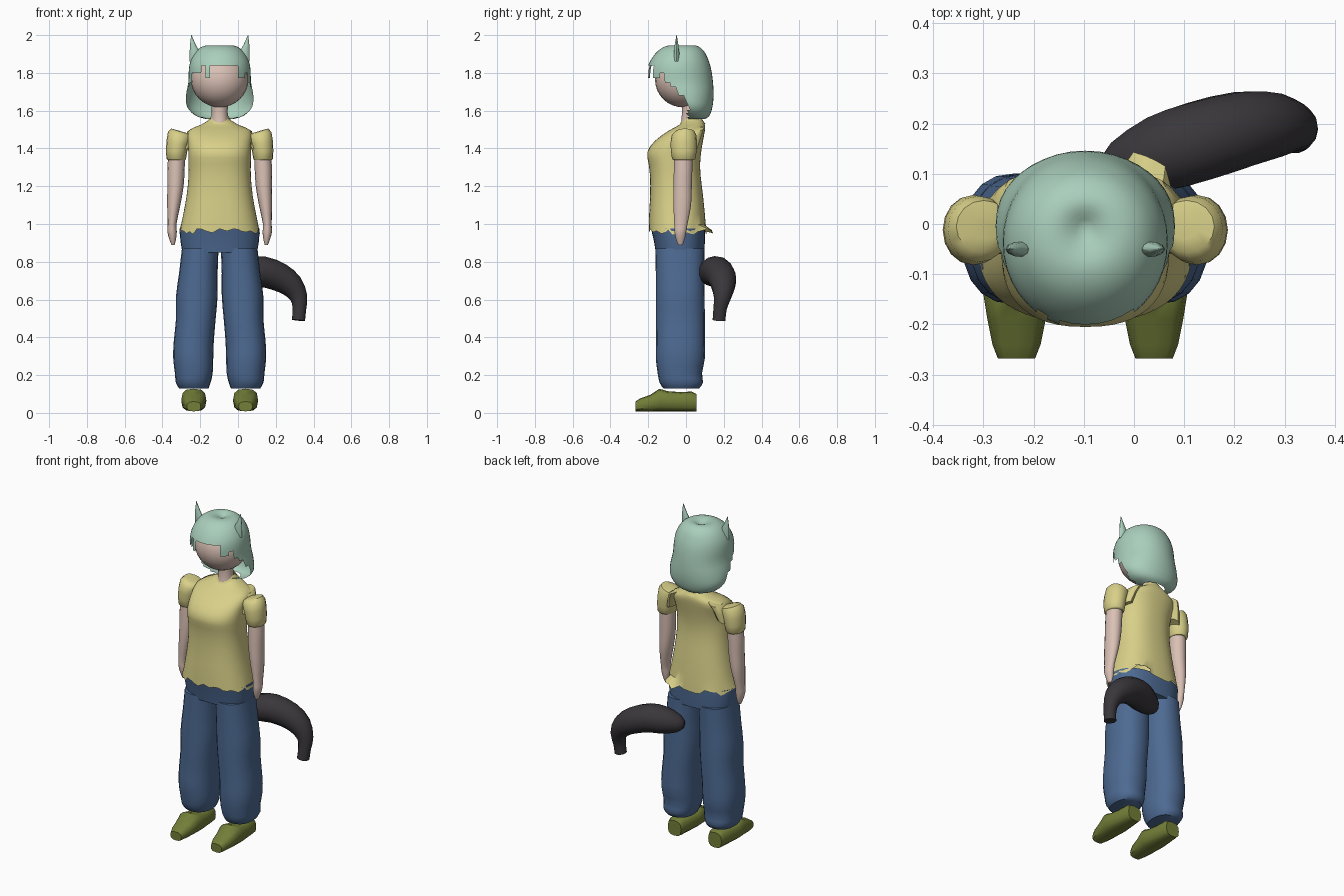
import bpy, bmesh, math, random
from mathutils import Vector

if "Cube" in bpy.data.objects:
    bpy.data.objects.remove(bpy.data.objects["Cube"])

random.seed(4)
CX = -0.097  # body centre line


def mat(name, rgb):
    m = bpy.data.materials.new(name)
    m.diffuse_color = (*rgb, 1)
    m.use_nodes = True
    m.node_tree.nodes["Principled BSDF"].inputs["Base Color"].default_value = m.diffuse_color
    return m


HAIR = mat("mint", (0.40, 0.62, 0.50))
SKIN = mat("skin", (0.70, 0.53, 0.46))
SHIRT = mat("yellow", (0.69, 0.63, 0.25))
DENIM = mat("denim", (0.075, 0.145, 0.29))
SHOE = mat("olive", (0.17, 0.21, 0.04))
DARK = mat("charcoal", (0.042, 0.038, 0.044))


def finish(name, bm, material, angle=50):
    bmesh.ops.recalc_face_normals(bm, faces=bm.faces)
    me = bpy.data.meshes.new(name)
    bm.to_mesh(me)
    bm.free()
    me.materials.append(material)
    ob = bpy.data.objects.new(name, me)
    bpy.context.collection.objects.link(ob)
    bpy.ops.object.select_all(action='DESELECT')
    ob.select_set(True)
    bpy.context.view_layer.objects.active = ob
    bpy.ops.object.shade_smooth_by_angle(angle=math.radians(angle))
    return ob


def loft(name, rings, material, caps=(True, True), keep=None, angle=50):
    """Skin a list of equal-length point rings; keep(centre) filters faces."""
    bm = bmesh.new()
    vs = [[bm.verts.new(p) for p in r] for r in rings]
    n = len(vs[0])
    for a, b in zip(vs, vs[1:]):
        for i in range(n):
            j = (i + 1) % n
            f = [a[i], a[j], b[j], b[i]]
            if keep is None or keep(sum((v.co for v in f), Vector()) / 4):
                bm.faces.new(f)
    if caps[0]:
        bm.faces.new(vs[0])
    if caps[1]:
        bm.faces.new(vs[-1])
    return finish(name, bm, material, angle)


def oval(cx, cy, z, rx, ry, n=16, p=2.0, tilt=0):
    """Horizontal superellipse ring, optionally sloped along x."""
    pts = []
    for i in range(n):
        t = 2 * math.pi * i / n
        c, s = math.cos(t), math.sin(t)
        x = rx * math.copysign(abs(c) ** (2 / p), c)
        y = ry * math.copysign(abs(s) ** (2 / p), s)
        pts.append(Vector((cx + x, cy + y, z + tilt * x)))
    return pts


def body(z, hx, yf, yb, n=24, p=2.4):
    return oval(CX, (yf + yb) / 2, z, hx, (yb - yf) / 2, n, p)


def refine(prof, steps):
    """Smoothly resample a profile table."""
    out = []
    for i in range(len(prof) - 1):
        a, b = prof[max(i - 1, 0)], prof[i]
        c, d = prof[i + 1], prof[min(i + 2, len(prof) - 1)]
        for k in range(steps):
            t = k / steps
            out.append([q + .5 * t * (r - p + t * (2 * p - 5 * q + 4 * r - s + t * (3 * (q - r) + s - p)))
                        for p, q, r, s in zip(a, b, c, d)])
    return out + [list(prof[-1])]


# Shirt body with a ragged hem and one loose corner at the back
shirt = [(.955, .213, -.197, .108), (1.05, .193, -.195, .10), (1.15, .175, -.19, .09),
         (1.25, .165, -.19, .078), (1.32, .165, -.198, .075), (1.38, .166, -.205, .08),
         (1.44, .168, -.165, .09), (1.495, .165, -.09, .10), (1.525, .10, -.035, .10),
         (1.555, .05, -.005, .085)]
rings = [body(*r, n=48) for r in refine(shirt, 2)]
for v in rings[0]:
    v.z += random.uniform(-.012, .022)
    if v.y > .06 and abs(v.x - .03) < .035:
        v.y += .045
loft("shirt", rings, SHIRT, (False, False))

# Pants: hips and two baggy legs
hips = [(.80, .195, -.155, .09), (.85, .198, -.16, .097), (.91, .208, -.17, .10), (.975, .212, -.185, .10)]
loft("pants_hips", [body(*r, n=32) for r in hips[1:]], DENIM)
leg = [(.13, .137, .078, -.12, .07), (.16, .14, .092, -.14, .09), (.21, .137, .10, -.15, .085),
       (.29, .14, .106, -.16, .10), (.38, .137, .106, -.158, .10), (.5, .126, .105, -.16, .10),
       (.62, .121, .11, -.16, .098), (.74, .113, .102, -.16, .096), (.87, .103, .097, -.162, .098)]
# Arm, sleeve: z, offset, y, rx, ry, (tilt)
arm = [(.888, .247, -.03, .008, .012), (.92, .249, -.03, .018, .024), (.96, .252, -.03, .025, .032),
       (1.0, .252, -.027, .023, .036), (1.1, .243, -.02, .035, .048), (1.2, .234, -.018, .043, .05),
       (1.3, .231, -.015, .046, .05), (1.42, .225, -.012, .042, .048)]
sleeve = [(1.338, .229, -.012, .046, .056, 0), (1.345, .230, -.012, .052, .062, 0),
          (1.385, .228, -.012, .056, .068, .05), (1.43, .222, -.012, .060, .07, .15),
          (1.468, .212, -.01, .062, .066, .3), (1.486, .202, -.005, .055, .052, .35),
          (1.488, .195, 0, .03, .03, .3)]
# Shoe cross-sections: y, half width, top
shoe = [(.055, .045, .10), (.03, .052, .113), (-.03, .058, .11), (-.10, .066, .115), (-.14, .066, .128),
        (-.19, .058, .095), (-.24, .048, .078), (-.268, .037, .06)]
for side, s in (("left", -1), ("right", 1)):
    loft(side + "_pant_leg", [oval(CX + s * o, (f + b) / 2, z, r, (b - f) / 2, 20, 2.3)
                              for z, o, r, f, b in refine(leg, 2)], DENIM)
    loft(side + "_arm", [oval(CX + s * o, y, z, rx, ry, 14)
                         for z, o, y, rx, ry in refine(arm, 2)], SKIN)
    loft(side + "_sleeve", [oval(CX + s * o, y, z, rx, ry, 16, 2, s * t)
                            for z, o, y, rx, ry, t in sleeve], SHIRT)
    # Shoulder piece linking the shirt to the puffed sleeve
    loft(side + "_shoulder", [oval(CX + s * o, y, z, rx, ry, 12, 2, -s * .4)
                              for z, o, y, rx, ry in ((1.40, .17, .0, .04, .06), (1.46, .155, .015, .035, .065),
                                                      (1.505, .135, .035, .035, .06))], SHIRT)
    rows = []
    for y, w, top in shoe:
        h = (top - .008) / 2
        rows.append([Vector((q.x, y, max(.008, q.y)))
                     for q in oval(CX + s * .137, .008 + h, 0, w, h, 12, 2.8)])
    loft(side + "_shoe", rows, SHOE, angle=40)

# Neck, head and collar
loft("neck", [oval(CX, .02, z, r, r, 14) for z, r in ((1.5, .055), (1.55, .045), (1.6, .042), (1.68, .05))], SKIN)
loft("collar", [oval(CX, .035, z, r, r * .9, 16) for z, r in ((1.53, .075), (1.56, .052), (1.572, .046))],
     SHIRT, (False, False))
bm = bmesh.new()
bmesh.ops.create_uvsphere(bm, u_segments=24, v_segments=16, radius=1)
for v in bm.verts:
    v.co = Vector((CX + v.co.x * .152, -.017 + v.co.y * .147, 1.765 + v.co.z * .147))
finish("head", bm, SKIN)


# Hair shell, cut in steps around the face
def hair_keep(c):
    x = c.x - CX
    if c.y > .01:
        return True
    if c.y < -.12:
        tooth = -.085 < x < -.045 or .1 < x < .13
        return c.z > (1.785 if tooth else 1.838 if abs(x) < .1 else 1.80)
    return c.z > 1.80 - (c.y + .15) * .9


hair = [(1.928, .008, -.02, 0), (1.945, .05, -.07, .035), (1.94, .09, -.11, .065), (1.915, .125, -.15, .095),
        (1.87, .152, -.185, .118), (1.82, .163, -.205, .133), (1.75, .166, -.205, .143), (1.68, .178, -.17, .146),
        (1.62, .172, -.11, .14), (1.575, .13, -.05, .125), (1.555, .07, .01, .10)]
ob = loft("hair", [body(*r, n=40, p=2.05) for r in refine(hair, 3)], HAIR, (True, False), hair_keep)
bm = bmesh.new()
bm.from_mesh(ob.data)
bmesh.ops.delete(bm, geom=[v for v in bm.verts if not v.link_faces], context='VERTS')
bm.to_mesh(ob.data)
bm.free()

# Pointed ears
for side, s in (("left", -1), ("right", 1)):
    loft(side + "_ear", [oval(CX + s * o, -.05, z, rx, ry, 10)
                         for z, o, rx, ry in ((1.86, .125, .034, .016), (1.91, .132, .027, .015),
                                              (1.95, .142, .015, .010), (2.0, .15, .001, .001))], HAIR)

# Tail swept along a drooping path
path = [(-.06, .105, .73, .02), (-.03, .115, .735, .05), (.05, .14, .745, .077), (.13, .165, .748, .081),
        (.22, .19, .718, .076), (.285, .197, .672, .064), (.322, .192, .61, .046), (.325, .18, .55, .036),
        (.32, .175, .49, .035)]
path = refine(path, 2)
rings = []
for i, (x, y, z, r) in enumerate(path):
    d = Vector(path[min(i + 1, len(path) - 1)][:3]) - Vector(path[max(i - 1, 0)][:3])
    u = d.cross(Vector((0, 1, 0))).normalized()
    w = d.cross(u).normalized()
    rings.append([Vector((x, y, z)) + r * (u * math.cos(k * math.pi / 7) + w * math.sin(k * math.pi / 7))
                  for k in range(14)])
loft("tail", rings, DARK)
